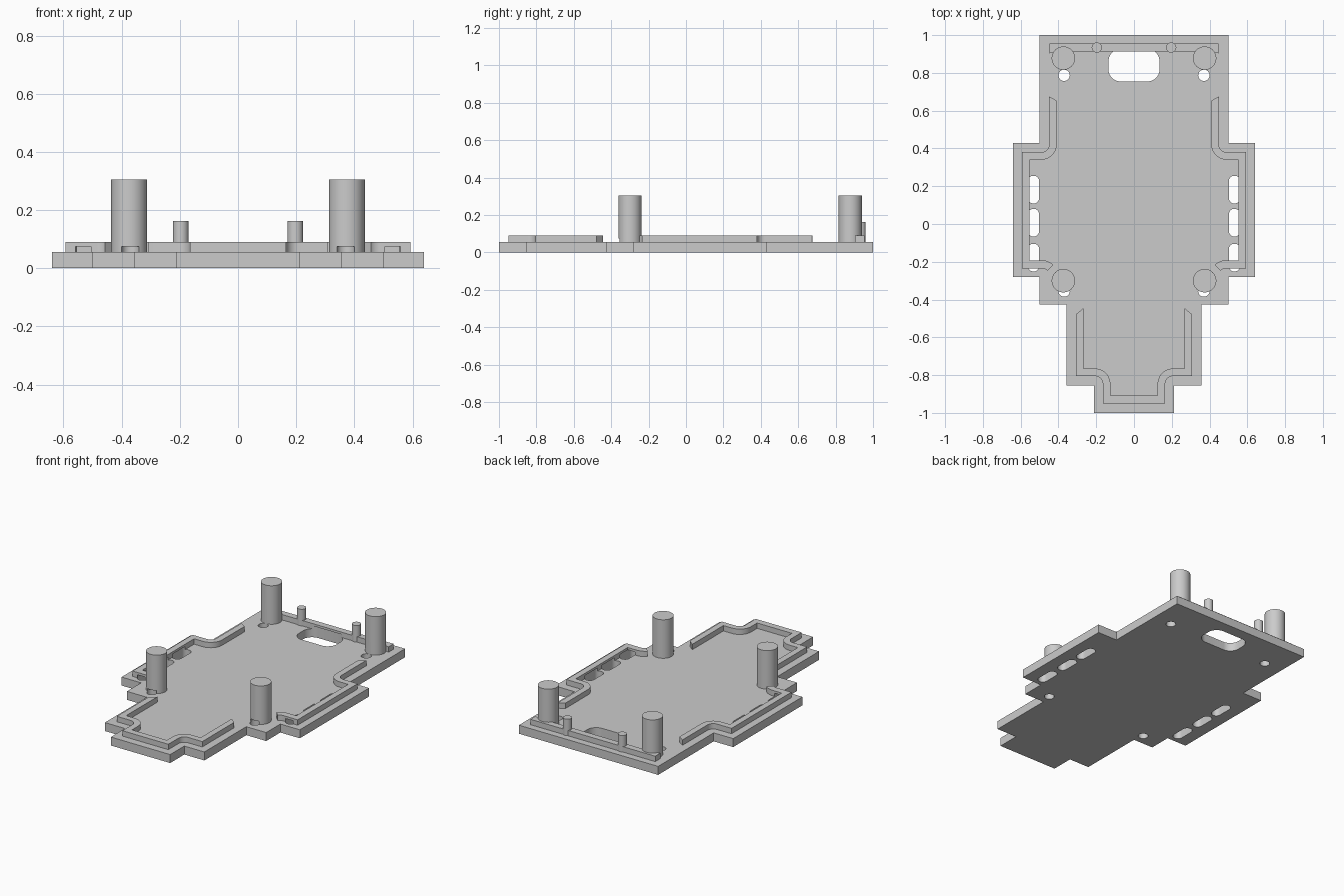
import bpy
import bmesh
from math import cos, sin, radians

cube = bpy.data.objects.get("Cube")
if cube:
    bpy.data.objects.remove(cube, do_unlink=True)

PLATE_TOP, RIM_TOP, CUT_TOP = 0.055, 0.09, 0.075
POST_TOP, PEG_TOP = 0.305, 0.162

grey = bpy.data.materials.new("light_grey_plastic")
grey.use_nodes = True
colour = (0.6, 0.6, 0.6, 1)
grey.diffuse_color = colour
grey.node_tree.nodes["Principled BSDF"].inputs["Base Color"].default_value = colour


def arc(cx, cy, r, start, end, steps=10):
    angles = [radians(start + (end - start) * i / steps) for i in range(steps + 1)]
    return [(cx + r * cos(a), cy + r * sin(a)) for a in angles]


def circle(cx, cy, r, n=40):
    return arc(cx, cy, r, 0, 360 - 360 / n, n - 1)


def rounded_box(cx, cy, w, h, r):
    x, y = w / 2 - r, h / 2 - r
    return (arc(cx + x, cy + y, r, 0, 90) + arc(cx - x, cy + y, r, 90, 180)
            + arc(cx - x, cy - y, r, 180, 270) + arc(cx + x, cy - y, r, 270, 360))


def mirrored(points):
    return [(-x, y) for x, y in points]


def symmetric(half):
    # Closes a right-hand outline across x = 0
    return half + mirrored(half)[::-1]


def prism(name, outlines, z0, z1):
    bm = bmesh.new()
    for outline in outlines:
        face = bm.faces.new([bm.verts.new((x, y, z0)) for x, y in outline])
        top = bmesh.ops.extrude_face_region(bm, geom=[face])["geom"]
        verts = [v for v in top if isinstance(v, bmesh.types.BMVert)]
        bmesh.ops.translate(bm, verts=verts, vec=(0, 0, z1 - z0))
    bmesh.ops.remove_doubles(bm, verts=bm.verts, dist=1e-5)
    bmesh.ops.recalc_face_normals(bm, faces=bm.faces)
    mesh = bpy.data.meshes.new(name)
    bm.to_mesh(mesh)
    bm.free()
    mesh.materials.append(grey)
    obj = bpy.data.objects.new(name, mesh)
    bpy.context.collection.objects.link(obj)
    return obj


def activate(obj):
    bpy.ops.object.select_all(action="DESELECT")
    obj.select_set(True)
    bpy.context.view_layer.objects.active = obj


# Stepped base plate
parts = [prism("base_plate", [symmetric([
    (0.213, -1), (0.213, -0.855), (0.357, -0.855), (0.357, -0.425),
    (0.5, -0.425), (0.5, -0.28), (0.64, -0.28), (0.64, 0.43),
    (0.5, 0.43), (0.5, 1)])], 0, PLATE_TOP)]

# Front lip, a U with filleted steps
front_outer = ([(0.307, -0.478), (0.307, -0.805)]
               + arc(0.207, -0.847, 0.042, 90, 180) + [(0.165, -0.95)])
front_inner = ([(0.267, -0.445), (0.267, -0.765)]
               + arc(0.207, -0.847, 0.082, 90, 180) + [(0.125, -0.908)])
parts.append(prism("front_lip", [
    front_outer + mirrored(front_outer)[::-1]
    + mirrored(front_inner) + front_inner[::-1]], PLATE_TOP, RIM_TOP))

# Side lips, each with a fillet at the back and a hook at the front
side_outer = ([(0.449, 0.675)] + arc(0.491, 0.422, 0.042, 180, 270)
              + [(0.593, 0.38), (0.593, -0.235)] + arc(0.487, -0.277, 0.042, 90, 135))
side_inner = ([(0.409, 0.653)] + arc(0.491, 0.422, 0.082, 180, 270)
              + [(0.553, 0.34), (0.553, -0.192)] + arc(0.487, -0.277, 0.085, 90, 135))
side = side_outer + side_inner[::-1]
parts.append(prism("left_lip", [side], PLATE_TOP, RIM_TOP))
parts.append(prism("right_lip", [mirrored(side)], PLATE_TOP, RIM_TOP))

# Back lip
parts.append(prism("back_lip", [symmetric([
    (0.407, 0.913), (0.448, 0.903), (0.448, 0.955)])], PLATE_TOP, RIM_TOP))

# Posts and locating pegs
for s, tag in ((1, "left"), (-1, "right")):
    parts.append(prism(f"back_{tag}_post", [circle(s * 0.374, 0.878, 0.062)], PLATE_TOP, POST_TOP))
    parts.append(prism(f"front_{tag}_post", [circle(s * 0.374, -0.3, 0.062)], PLATE_TOP, POST_TOP))
    parts.append(prism(f"{tag}_peg", [circle(s * 0.197, 0.934, 0.027, 32)], PLATE_TOP, PEG_TOP))

# Cutter for the window, side slots and round holes
holes = [rounded_box(0, 0.84, 0.27, 0.17, 0.063)]
for s in (1, -1):
    holes += [rounded_box(s * 0.532, y, 0.06, 0.147, 0.0295) for y in (0.182, 0.007, -0.178)]
    holes += [circle(s * 0.37, y, 0.03, 32) for y in (0.787, -0.355)]
cutter = prism("hole_cutter", holes, -0.05, CUT_TOP)
cutter.hide_render = True

for obj in parts:
    activate(obj)
    if not obj.name.endswith("_peg"):
        cut = obj.modifiers.new("holes", "BOOLEAN")
        cut.operation = "DIFFERENCE"
        cut.solver = "EXACT"
        cut.object = cutter
        bpy.ops.object.modifier_apply(modifier=cut.name)
    bpy.ops.object.shade_smooth_by_angle(angle=radians(30))

bpy.data.objects.remove(cutter, do_unlink=True)
